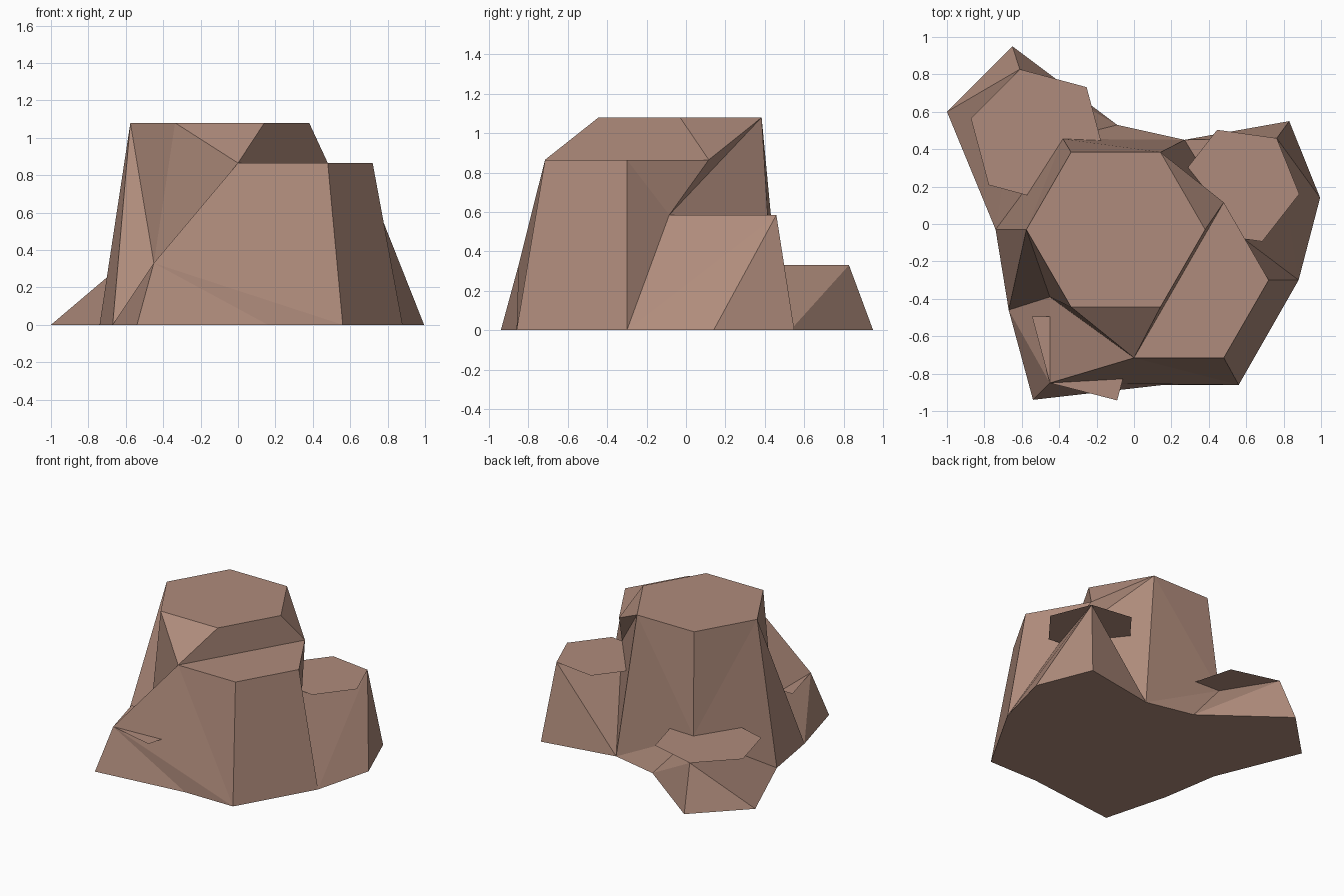
import bpy, bmesh
from math import cos, sin, radians

if "Cube" in bpy.data.objects:
    bpy.data.objects.remove(bpy.data.objects["Cube"])

clay = bpy.data.materials.new("clay_rock")
clay.diffuse_color = (0.43, 0.26, 0.20, 1)
clay.use_nodes = True
clay.node_tree.nodes["Principled BSDF"].inputs["Base Color"].default_value = clay.diffuse_color


def hexagon(cx, cy, r, z, turn=0):
    return [(cx + r * cos(radians(turn + 60 * i)),
             cy + r * sin(radians(turn + 60 * i)), z) for i in range(6)]


def finish(bm, name):
    mesh = bpy.data.meshes.new(name)
    bm.to_mesh(mesh)
    bm.free()
    mesh.materials.append(clay)
    bpy.context.collection.objects.link(bpy.data.objects.new(name, mesh))


def ledge(name, points):
    bm = bmesh.new()
    face = bm.faces.new([bm.verts.new(p) for p in points])
    face.normal_update()
    if face.normal.z < 0:
        face.normal_flip()
    finish(bm, name)


# Hexagonal tops of the basalt-like columns
main_top = hexagon(-0.0975, -0.03, 0.478, 1.08)
front_top = hexagon(0.24, -0.30, 0.48, 0.865)
right_top = hexagon(0.565, 0.205, 0.322, 0.585, -8)
back_top = hexagon(-0.515, 0.47, 0.37, 0.33, 45)

# Ground outline, running round from the front left corner
ground = [(-0.67, -0.46), (-0.54, -0.94), (0.16, -0.86), (0.56, -0.86),
          (0.88, -0.30), (0.995, 0.14), (0.83, 0.55), (0.27, 0.45),
          (-0.09, 0.53), (-0.65, 0.95), (-1.0, 0.60), (-0.74, -0.03)]

bm = bmesh.new()
t = [bm.verts.new(p) for p in main_top]
s = {i: bm.verts.new(front_top[i]) for i in (4, 5, 0, 1)}
g = [bm.verts.new((x, y, 0)) for x, y in ground]
right_peak = bm.verts.new(right_top[1])
right_notch = bm.verts.new((0.595, -0.085, 0.585))
back_peak = bm.verts.new(back_top[1])
back_notch = bm.verts.new((-0.38, 0.455, 0.33))
spur = bm.verts.new((-0.45, -0.85, 0.33))
spur_notch = bm.verts.new((-0.45, -0.39, 0.33))


def fan(hub, *ring):
    for a, b in zip(ring, ring[1:]):
        bm.faces.new((hub, a, b))


# Flat tops and floor
bm.faces.new(t)
bm.faces.new([s[4], s[5], s[0], s[1]])
bm.faces.new(g)

# Faceted walls, fanned out from each peak and notch
fan(s[1], s[4], t[5], t[0], t[1])
fan(spur_notch, g[0], t[3], t[4], s[4], spur, g[0])
fan(spur, g[0], g[1], g[2], g[3], s[4])
fan(right_notch, s[0], s[1], t[1], g[7], right_peak, g[4], s[0])
fan(right_peak, g[7], g[6], g[5], g[4])
fan(back_notch, g[11], t[3], t[2], t[1], g[7], g[8], back_peak, g[11])
fan(back_peak, g[8], g[9], g[10], g[11])
fan(s[4], t[4], t[5])
fan(g[0], g[11], t[3])
fan(s[4], g[3], s[5])
bm.faces.new((s[5], g[3], g[4], s[0]))
bmesh.ops.recalc_face_normals(bm, faces=bm.faces[:])
finish(bm, "rock_body")

# Thin overhanging ledges on the lower columns
ledge("right_ledge", right_top)
ledge("back_ledge", back_top)
ledge("front_ledge", [(-0.545, -0.495, 0.33), (-0.45, -0.85, 0.33), (-0.09, -0.943, 0.33),
                      (-0.03, -0.72, 0.33), (-0.2, -0.495, 0.33)])
